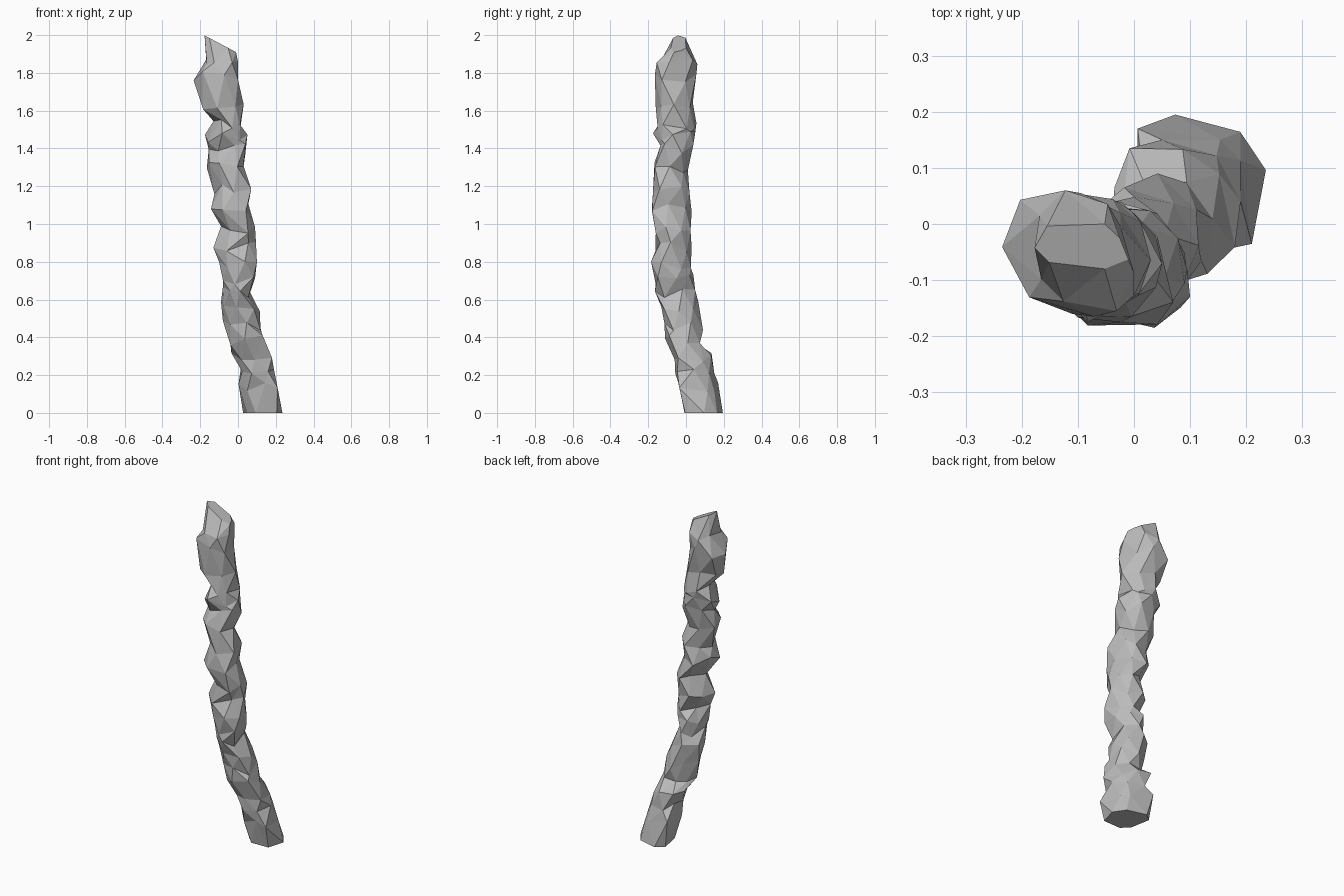
import bpy
import bmesh
import math
import random

random.seed(5)
SIDES = 7

cube = bpy.data.objects.get("Cube")
if cube:
    bpy.data.objects.remove(cube, do_unlink=True)

# Stone colour
stone = bpy.data.materials.new("grey stone")
stone.use_nodes = True
grey = (0.5, 0.5, 0.5, 1)
stone.diffuse_color = grey
stone.node_tree.nodes["Principled BSDF"].inputs["Base Color"].default_value = grey

# Outline of the leaning column: height, left and right edge, front and back edge
OUTLINE = [
    (0, .025, .235, -.015, .195),
    (.13, 0, .21, -.04, .17),
    (.22, .015, .19, -.07, .15),
    (.29, -.035, .18, -.06, .135),
    (.38, -.05, .14, -.11, .1),
    (.46, -.08, .12, -.115, .09),
    (.56, -.09, .115, -.13, .065),
    (.64, -.08, .055, -.165, .055),
    (.7, -.095, .09, -.16, .04),
    (.79, -.1, .1, -.185, .025),
    (.88, -.135, .095, -.165, .03),
    (.96, -.09, .09, -.16, .03),
    (1.08, -.145, .055, -.195, .03),
    (1.18, -.125, .07, -.175, .02),
    (1.3, -.165, .03, -.17, .01),
    (1.4, -.155, .045, -.135, .04),
    (1.46, -.175, .05, -.175, .05),
    (1.53, -.13, .025, -.15, .055),
    (1.63, -.2, .03, -.16, .045),
    (1.78, -.235, 0, -.165, .055),
    (1.85, -.18, 0, -.155, .06),
    (2, -.18, -.01, -.08, 0),
]
LAST = len(OUTLINE) - 1


def fit(values, low, high):
    """Stretch values so that they span low to high."""
    a, b = min(values), max(values)
    return [low + (v - a) * (high - low) / (b - a) for v in values]


def rough_ring(bm, index, row):
    """Add one uneven ring of corners, turned half a step on every other row."""
    z, left, right, front, back = row
    end = index in (0, LAST)
    rough = 0.06 if end else 0.16
    # Both ends are boxier; the middle is hollowed at its inner back corner
    boxy = 0.55 if z < .2 or z > 1.8 else 0.8
    hollow = 0.25 if .3 < z < 1.25 else 0
    xs, ys = [], []
    for i in range(SIDES):
        angle = (i + index % 2 / 2) * math.tau / SIDES
        angle += random.uniform(-rough, rough)
        c, s = math.cos(angle), math.sin(angle)
        radius = 1 + random.uniform(-rough, rough)
        radius -= hollow * max(0, (s - c) / math.sqrt(2)) ** 4
        xs.append(radius * math.copysign(abs(c) ** boxy, c))
        ys.append(radius * math.copysign(abs(s) ** boxy, s))
    xs, ys = fit(xs, left, right), fit(ys, front, back)
    # Bevel the front right and back left corners
    mid = (left + right + front + back) / 2
    reach = 0.9 * math.hypot(right - left, back - front) / 2
    ring = []
    for x, y in zip(xs, ys):
        along = x + y - mid
        trim = (along - max(-reach, min(reach, along))) / 2
        x, y = x - trim, y - trim
        if index == LAST:
            height = z - (x - left) * 0.53      # slanted broken top
        else:
            height = z if end else z + random.uniform(-.03, .03)
        ring.append(bm.verts.new((x, y, height)))
    return ring


# Rough column with triangular facets
bm = bmesh.new()
rings = [rough_ring(bm, i, row) for i, row in enumerate(OUTLINE)]
for k, (low, high) in enumerate(zip(rings, rings[1:])):
    for i in range(SIDES):
        j = (i + 1) % SIDES
        if k % 2 == 0:
            bm.faces.new((low[i], low[j], high[i]))
            bm.faces.new((low[j], high[j], high[i]))
        else:
            bm.faces.new((low[i], high[j], high[i]))
            bm.faces.new((low[i], low[j], high[j]))
bm.faces.new(rings[0][::-1])
bm.faces.new(rings[-1])
bmesh.ops.recalc_face_normals(bm, faces=bm.faces)

mesh = bpy.data.meshes.new("stone_column")
bm.to_mesh(mesh)
bm.free()
mesh.materials.append(stone)
column = bpy.data.objects.new("stone_column", mesh)
bpy.context.scene.collection.objects.link(column)
